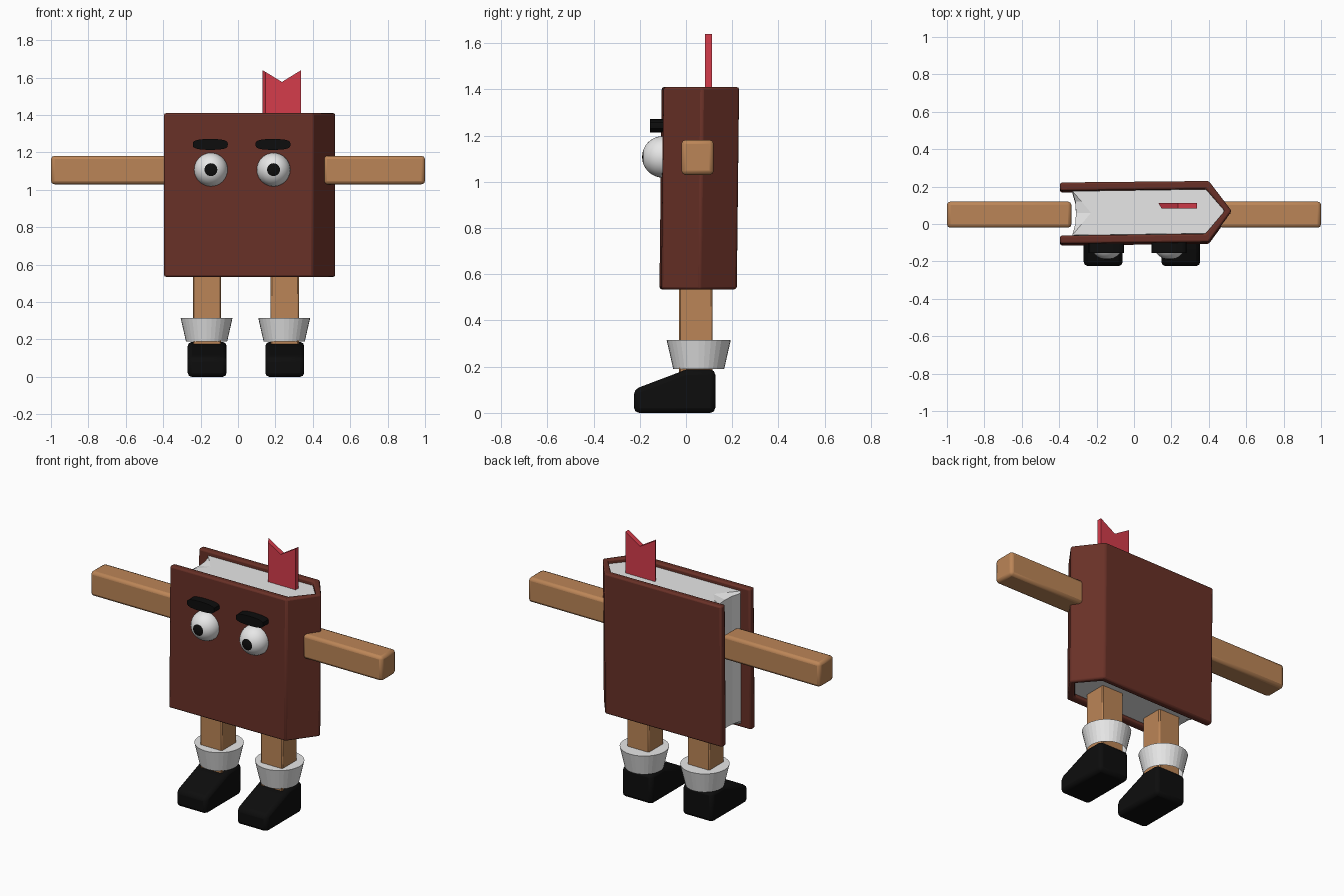
import bpy, bmesh, math
from mathutils import Matrix

if "Cube" in bpy.data.objects:
    bpy.data.objects.remove(bpy.data.objects["Cube"])


def material(name, rgb):
    m = bpy.data.materials.new(name)
    m.diffuse_color = (*rgb, 1)
    m.use_nodes = True
    m.node_tree.nodes["Principled BSDF"].inputs["Base Color"].default_value = m.diffuse_color
    return m


BROWN = material("cover brown", (0.14, 0.030, 0.020))
TAN = material("limb tan", (0.50, 0.235, 0.095))
RED = material("ribbon red", (0.66, 0.045, 0.07))
WHITE = material("off white", (0.80, 0.80, 0.80))
BLACK = material("black", (0.004, 0.004, 0.004))


def finish(name, bm, mats, bevel=0, segments=2, smooth=True):
    bmesh.ops.recalc_face_normals(bm, faces=bm.faces)
    me = bpy.data.meshes.new(name)
    bm.to_mesh(me)
    bm.free()
    for m in mats:
        me.materials.append(m)
    ob = bpy.data.objects.new(name, me)
    bpy.context.collection.objects.link(ob)
    if bevel:
        mod = ob.modifiers.new("bevel", 'BEVEL')
        mod.width, mod.segments, mod.limit_method = bevel, segments, 'ANGLE'
        mod.angle_limit = math.radians(25)
    if smooth:
        bpy.ops.object.select_all(action='DESELECT')
        ob.select_set(True)
        bpy.context.view_layer.objects.active = ob
        bpy.ops.object.shade_smooth_by_angle(angle=math.radians(35))
    return ob


def loft(rings):
    """Skin a list of equal-length closed rings and cap both ends."""
    bm = bmesh.new()
    vs = [[bm.verts.new(p) for p in r] for r in rings]
    n = len(vs[0])
    for a, b in zip(vs, vs[1:]):
        for i in range(n):
            j = (i + 1) % n
            bm.faces.new((a[i], a[j], b[j], b[i]))
    bm.faces.new(vs[0])
    bm.faces.new(vs[-1])
    return bm


def box(x0, x1, y0, y1, z0, z1):
    return loft([[(x0, y0, z), (x1, y0, z), (x1, y1, z), (x0, y1, z)] for z in (z0, z1)])


def lean(y, z):
    # the book leans very slightly
    return y + 0.01 * (z - 1.41) / 0.875


def book_ring(profile, z):
    return [(x, lean(y, z), z) for x, y in profile]


# Cover: folded sheet with a pointed spine
cover = [(-0.395, -0.105), (0.40, -0.097), (0.522, 0.07), (0.40, 0.23), (-0.395, 0.222),
         (-0.395, 0.178), (0.382, 0.188), (0.485, 0.07), (0.382, -0.052), (-0.395, -0.062)]
finish("cover", loft([book_ring(cover, z) for z in (0.535, 1.41)]), [BROWN], 0.01)


# Page block: hollow fore edge, notched deeper at top and bottom
def page_profile(notch, curve):
    return [(-0.33, -0.06), (0.384, -0.05), (0.487, 0.07), (0.384, 0.186), (-0.33, 0.176),
            (-0.33 + curve, 0.12), (notch, 0.06), (-0.33 + curve, 0.0)]


deep, shallow = page_profile(-0.23, 0.05), page_profile(-0.31, 0.016)
finish("pages", loft([book_ring(p, z) for p, z in
                      ((deep, 0.56), (shallow, 0.575), (shallow, 1.37), (deep, 1.385))]),
       [WHITE], smooth=False)

# Ribbon bookmark with a forked end
bm = bmesh.new()
outline = [(0.13, 1.30), (0.337, 1.30), (0.337, 1.64), (0.235, 1.577), (0.13, 1.64)]
front = [bm.verts.new((x + (0.018 if x < 0.2 else 0), 0.083, z - (0.01 if x < 0.2 and z > 1.5 else 0)))
         for x, z in outline]
back = [bm.verts.new((x, 0.113, z)) for x, z in outline]
for i in range(5):
    j = (i + 1) % 5
    bm.faces.new((front[i], front[j], back[j], back[i]))
bm.faces.new(front)
bm.faces.new(back)
finish("bookmark", bm, [RED], smooth=False)

# Arms
finish("left_arm", box(-1.0, -0.335, -0.02, 0.12, 1.03, 1.182), [TAN], 0.018)
finish("right_arm", box(0.457, 1.0, -0.02, 0.12, 1.03, 1.182), [TAN], 0.018)

for side, x in (("left", -0.165), ("right", 0.25)):
    # Leg
    finish(side + "_leg", box(x - 0.075, x + 0.075, -0.03, 0.115, 0.15, 0.58), [TAN], 0.006, 1)

    # Flared sock cuff, open underneath
    bm = bmesh.new()
    bmesh.ops.create_cone(bm, cap_ends=True, segments=32, radius1=0.11, radius2=0.139, depth=0.127,
                          matrix=Matrix.Translation((x - 0.003, 0.055, 0.2525)))
    under = [f for f in bm.faces if f.calc_center_median().z < 0.2]
    bmesh.ops.delete(bm, geom=under, context='FACES_ONLY')
    finish(side + "_cuff", bm, [WHITE], smooth=False)

    # Wedge shoe
    section = [(-0.225, 0.003), (0.127, 0.003), (0.127, 0.19), (0.0, 0.19), (-0.225, 0.105)]
    bm = loft([[(x + s * 0.104, y, max(z - 0.003, 0)) for y, z in section] for s in (-1, 1)])
    finish(side + "_shoe", bm, [BLACK], 0.022)

for side, x in (("left", -0.145), ("right", 0.19)):
    # Eyeball with the pupil on its front cap
    bm = bmesh.new()
    bmesh.ops.create_uvsphere(bm, u_segments=32, v_segments=16, radius=0.09)
    bmesh.ops.rotate(bm, verts=bm.verts, matrix=Matrix.Rotation(math.pi / 2, 3, 'X'))
    for f in bm.faces:
        f.material_index = 1 if f.calc_center_median().y < -0.083 else 0
    bmesh.ops.translate(bm, verts=bm.verts, vec=(x, -0.1, 1.108))
    finish(side + "_eye", bm, [WHITE, BLACK])

    # Eyebrow: flattened oval block
    oval = []
    for i in range(24):
        a = 2 * math.pi * i / 24
        c, s = math.cos(a), math.sin(a)
        oval.append((x - 0.003 + 0.094 * math.copysign(abs(c) ** 0.8, c),
                     1.243 + 0.029 * math.copysign(abs(s) ** 0.6, s)))
    finish(side + "_eyebrow", loft([[(px, y, pz) for px, pz in oval] for y in (-0.155, -0.09)]),
           [BLACK])
